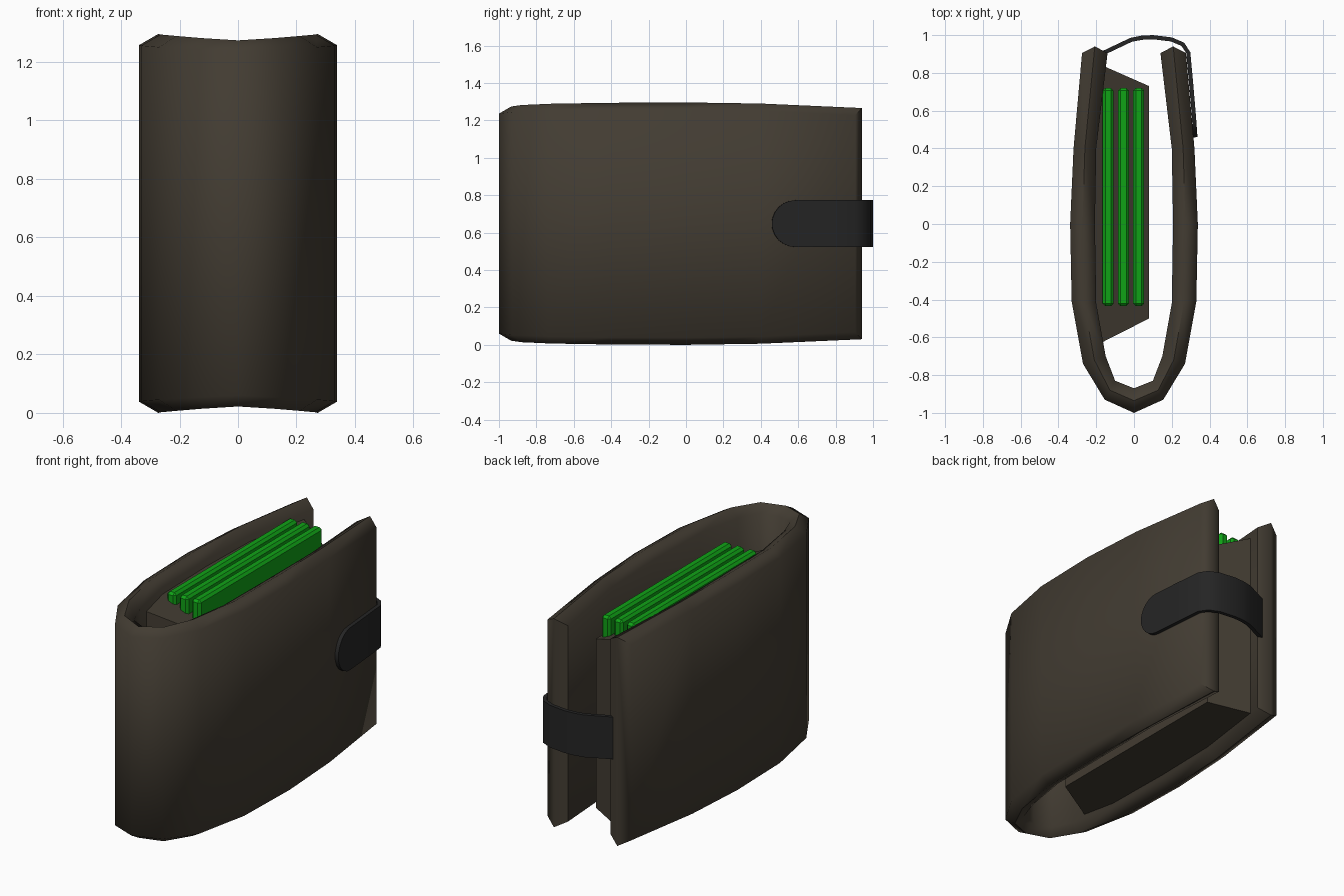
import bpy, bmesh, math
from mathutils import Vector

if "Cube" in bpy.data.objects:
    bpy.data.objects.remove(bpy.data.objects["Cube"])

MID = 0.648  # height of the horizontal symmetry plane


def material(name, rgb):
    m = bpy.data.materials.new(name)
    m.diffuse_color = (*rgb, 1)
    m.use_nodes = True
    m.node_tree.nodes["Principled BSDF"].inputs["Base Color"].default_value = m.diffuse_color
    return m


LEATHER = material("brown_leather", (0.055, 0.045, 0.032))
BLACK = material("black_leather", (0.018, 0.018, 0.018))
GREEN = material("green_paper", (0.005, 0.36, 0.008))


def build(name, verts, faces, mat, angle=None):
    me = bpy.data.meshes.new(name)
    me.from_pydata(verts, [], faces)
    bm = bmesh.new()
    bm.from_mesh(me)
    bmesh.ops.recalc_face_normals(bm, faces=bm.faces)
    bm.to_mesh(me)
    bm.free()
    ob = bpy.data.objects.new(name, me)
    bpy.context.collection.objects.link(ob)
    me.materials.append(mat)
    if angle:
        bpy.ops.object.select_all(action='DESELECT')
        ob.select_set(True)
        bpy.context.view_layer.objects.active = ob
        bpy.ops.object.shade_smooth_by_angle(angle=math.radians(angle))
    return ob


def loft(rings):
    """Join closed rings of equal size."""
    n = len(rings[0])
    verts = [v for r in rings for v in r]
    faces = [(i * n + j, i * n + (j + 1) % n, (i + 1) * n + (j + 1) % n, (i + 1) * n + j)
             for i in range(len(rings) - 1) for j in range(n)]
    return verts, faces


# folded cover: outer xy, inner xy, half height of the rim ridge
half = [
    ((0.00, -1.00), (0.00, -0.87), 0.626),
    ((0.155, -0.93), (0.10, -0.83), 0.634),
    ((0.27, -0.74), (0.15, -0.70), 0.641),
    ((0.33, -0.41), (0.20, -0.42), 0.646),
    ((0.338, 0.00), (0.207, 0.00), 0.648),
    ((0.32, 0.40), (0.20, 0.40), 0.642),
    ((0.275, 0.905), (0.14, 0.905), 0.618),
]
flip = [((-o[0], o[1]), (-i[0], i[1]), h) for o, i, h in reversed(half[1:])]
stations = flip + half
rings = []
for k, (o, i, h) in enumerate(stations):
    mx, my = (o[0] + i[0]) / 2, (o[1] + i[1]) / 2
    if k in (0, len(stations) - 1):
        my = 0.94  # pointed free edge
    s = h - 0.038
    rings.append([(*o, MID - s), (*o, MID + s), (mx, my, MID + h),
                  (*i, MID + s), (*i, MID - s), (mx, my, MID - h)])
verts, faces = loft(rings)
for b in (0, 6 * (len(rings) - 1)):
    faces += [(b, b + 1, b + 2, b + 5), (b + 2, b + 3, b + 4, b + 5)]
build("folded_cover", verts, faces, LEATHER, 61)

# inner pocket: tapered block on the left wall
pocket = [[(x, y0, z0), (x, y1, z0), (x, y1, z1), (x, y0, z1)]
          for x, y0, y1, z0, z1 in ((-0.215, -0.65, 0.86, 0.06, 1.22),
                                    (0.08, -0.50, 0.73, 0.10, 1.10))]
verts, faces = loft(pocket)
faces += [(0, 1, 2, 3), (4, 5, 6, 7)]
build("inner_pocket", verts, faces, LEATHER)

# banknotes
for k in range(3):
    cx = -0.137 + 0.081 * k
    r = [[(cx + sx * 0.029, y, z) for sx, y in
          ((-1, -0.435), (1, -0.435), (1, 0.72), (-1, 0.72))] for z in (0.2, 1.245)]
    v, f = loft(r)
    note = build(f"banknote_{k + 1}", v, f + [(0, 1, 2, 3), (4, 5, 6, 7)], GREEN)
    bev = note.modifiers.new("bevel", 'BEVEL')
    bev.width = 0.014
    bev.segments = 1

# closing strap: outer path in plan, rounded tip at the free end
path = [(-0.21, 0.895), (-0.02, 0.985), (0.04, 0.997), (0.10, 1.0), (0.20, 0.988),
        (0.265, 0.96), (0.298, 0.91), (0.312, 0.76), (0.327, 0.585)]
R, ZS = 0.125, 0.648
widths = [R] * len(path)
for a in range(15, 91, 15):
    t = math.radians(a)
    path.append((0.327 + 0.009 * math.sin(t), 0.585 - R * math.sin(t)))
    widths.append(max(R * math.cos(t), 0.012))
rings = []
for k, (p, w) in enumerate(zip(path, widths)):
    a, b = Vector(path[max(k - 1, 0)]), Vector(path[min(k + 1, len(path) - 1)])
    d = (b - a).normalized()
    q = Vector(p) + Vector((d.y, -d.x)) * 0.022  # inward side
    rings.append([(*p, ZS - w), (*p, ZS + w), (*q, ZS + w), (*q, ZS - w)])
verts, faces = loft(rings)
e = 4 * (len(rings) - 1)
faces += [(0, 1, 2, 3), (e, e + 1, e + 2, e + 3)]
build("closing_strap", verts, faces, BLACK, 40)
